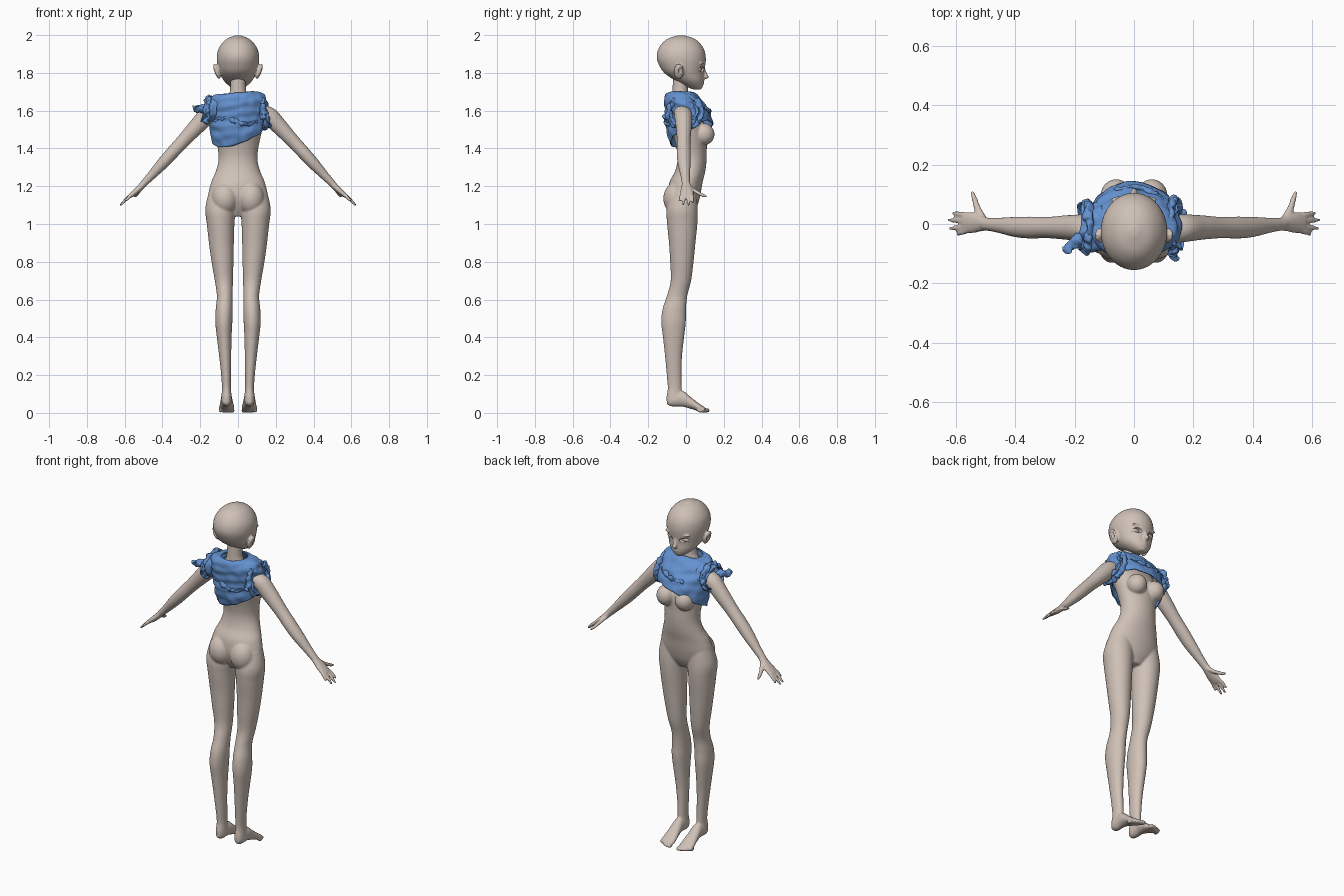
import bpy, bmesh, math
from mathutils import Vector, Matrix, noise

X, Y, Z = Vector((1, 0, 0)), Vector((0, 1, 0)), Vector((0, 0, 1))


def material(name, rgb):
    m = bpy.data.materials.new(name)
    m.diffuse_color = (*rgb, 1)
    return m


SKIN = material("skin", (0.62, 0.53, 0.47))
BLUE = material("blue cloth", (0.13, 0.29, 0.64))


def grid(bm, nu, nv, f, caps=True, loop=False):
    """Tube of nv rings with nu points each; f takes an angle and a 0..1 length."""
    rings = [[bm.verts.new(f(2 * math.pi * i / nu, j / (nv if loop else nv - 1)))
              for i in range(nu)] for j in range(nv)]
    for j in range(nv if loop else nv - 1):
        a, b = rings[j], rings[(j + 1) % nv]
        for i in range(nu):
            k = (i + 1) % nu
            bm.faces.new((a[i], a[k], b[k], b[i]))
    if caps and not loop:
        bm.faces.new(rings[0][::-1])
        bm.faces.new(rings[-1])


def spline(rows, t):
    """Smooth interpolation through rows of numbers."""
    s = t * (len(rows) - 1)
    i = min(int(s), len(rows) - 2)
    w = s - i
    p = [rows[max(0, min(len(rows) - 1, i + k))] for k in (-1, 0, 1, 2)]
    return [0.5 * (2 * b + (c - a) * w + (2 * a - 5 * b + 4 * c - d) * w * w
                   + (3 * b - a - 3 * c + d) * w ** 3) for a, b, c, d in zip(*p)]


def loft(bm, rows, u, v, nu=32, nv=60):
    """Rows are x, y, z, radius along u, radius along v."""
    def f(a, t):
        x, y, z, ru, rv = spline(rows, t)
        return Vector((x, y, z)) + u * math.cos(a) * max(ru, .001) + v * math.sin(a) * max(rv, .001)
    grid(bm, nu, nv, f)


def ball(bm, c, r, rot=0):
    m = Matrix.Translation(c) @ Matrix.Rotation(rot, 4, 'Y') @ Matrix.Diagonal((*r, 1))
    bmesh.ops.create_uvsphere(bm, u_segments=32, v_segments=20, radius=1, matrix=m)


def finish(bm, name, mat, voxel=0, smooth=0):
    bmesh.ops.recalc_face_normals(bm, faces=bm.faces)
    for f in bm.faces:
        f.smooth = True
    me = bpy.data.meshes.new(name)
    bm.to_mesh(me)
    bm.free()
    me.materials.append(mat)
    ob = bpy.data.objects.new(name, me)
    bpy.context.collection.objects.link(ob)
    if voxel:
        r = ob.modifiers.new("blend", 'REMESH')
        r.mode, r.voxel_size, r.use_smooth_shade = 'VOXEL', voxel, True
        s = ob.modifiers.new("relax", 'SMOOTH')
        s.factor, s.iterations = 0.5, smooth
    return ob


# Torso and neck
bm = bmesh.new()
torso = [(1.04, -.01, .05, .04), (1.09, -.01, .12, .068), (1.15, -.01, .155, .085),
         (1.22, .0, .142, .088), (1.28, .022, .117, .080), (1.34, .032, .103, .077),
         (1.40, .030, .107, .080), (1.48, .020, .124, .090), (1.55, .0, .136, .088),
         (1.61, -.015, .128, .068), (1.65, -.025, .075, .050), (1.69, -.03, .046, .042),
         (1.76, -.03, .040, .040), (1.81, -.03, .040, .040)]
loft(bm, [(0, y, z, rx, ry) for z, y, rx, ry in torso], X, Y, 48, 100)

leg = [(.085, -.01, 1.17, .070, .065), (.093, -.02, 1.08, .080, .082), (.092, -.02, 1.0, .073, .080),
       (.088, -.02, .9, .066, .070), (.082, -.022, .8, .058, .062), (.075, -.027, .7, .048, .054),
       (.070, -.047, .62, .042, .054), (.073, -.062, .55, .045, .062), (.075, -.066, .48, .045, .065),
       (.073, -.066, .4, .039, .056), (.068, -.066, .3, .032, .045), (.063, -.063, .2, .026, .039),
       (.061, -.060, .13, .024, .037), (.061, -.064, .08, .027, .040), (.061, -.066, .045, .022, .032)]
foot = [(.061, -.102, .065, .012, .018), (.061, -.075, .068, .027, .034), (.061, -.02, .075, .029, .042),
        (.060, .03, .050, .035, .030), (.060, .07, .028, .041, .021), (.060, .10, .016, .040, .013)]
arm = [(.10, -.02, 1.60, .045, .045), (.16, -.015, 1.575, .047, .048), (.22, -.012, 1.515, .042, .043),
       (.29, -.012, 1.44, .036, .036), (.35, -.012, 1.375, .037, .034), (.40, -.010, 1.32, .034, .031),
       (.46, -.004, 1.255, .025, .023), (.505, .0, 1.208, .021, .018)]
palm = [(.49, .0, 1.222, .020, .017), (.52, .003, 1.192, .029, .017), (.55, .004, 1.165, .036, .015),
        (.575, .004, 1.145, .033, .011)]
# base y, tip x, tip y, tip z of the four fingers
fingers = [(.029, .612, .038, 1.112), (.011, .625, .013, 1.098),
           (-.007, .622, -.016, 1.100), (-.022, .596, -.034, 1.120)]

for s in (1, -1):
    def side(rows):
        return [(s * r[0], *r[1:]) for r in rows]
    across = Vector((s * .73, 0, .68))
    loft(bm, side(leg), X, Y, 36, 100)
    loft(bm, side(foot), X, Z)
    for i in range(5):                                   # toes
        ball(bm, (s * (.030 + .0155 * i), .108 - .002 * i * i, .013),
             (.0125 if i == 0 else .009, .019, .012))
    loft(bm, side(arm), Y, across)
    loft(bm, side(palm), Y, across)
    for y, tx, ty, tz in fingers:
        loft(bm, side([(.56, y, 1.157, .0095, .0095), ((.56 + tx) / 2, (y + ty) / 2, (1.157 + tz) / 2 + .003,
             .0095, .009), (tx, ty, tz, .006, .006)]), Y, across, 12, 14)
    loft(bm, side([(.505, .012, 1.20, .014, .014), (.527, .052, 1.172, .012, .012),      # thumb
                   (.537, .083, 1.155, .010, .010), (.546, .110, 1.145, .006, .006)]),
         Vector((s * .9, -.4, 0)), Z, 12, 16)
    ball(bm, (s * .069, -.045, 1.135), (.072, .075, .088))     # seat
    ball(bm, (s * .060, .094, 1.475), (.053, .057, .058))      # chest
finish(bm, "body", SKIN, .0055, 4)

# Head with nose, lips and ears
bm = bmesh.new()
head = [(1.712, .058, .018, .018), (1.73, .042, .046, .048), (1.76, .018, .076, .077),
        (1.80, -.010, .097, .105), (1.84, -.020, .108, .122), (1.88, -.025, .112, .130),
        (1.92, -.026, .106, .123), (1.955, -.026, .086, .102), (1.982, -.026, .056, .068),
        (1.999, -.026, .012, .015)]
loft(bm, [(0, y, z, rx, ry) for z, y, rx, ry in head], X, Y, 56, 70)
loft(bm, [(0, .092, 1.825, .008, .008), (0, .100, 1.795, .011, .012), (0, .106, 1.776, .012, .015),
          (0, .092, 1.764, .007, .006)], X, Y, 16, 24)
ball(bm, (0, .087, 1.750), (.020, .012, .005))
ball(bm, (0, .082, 1.740), (.016, .012, .005))
ball(bm, (0, .070, 1.723), (.022, .016, .011))
for s in (1, -1):
    ball(bm, (s * .112, -.038, 1.808), (.013, .027, .043), s * .35)
    ball(bm, (s * .047, .082, 1.847), (.032, .012, .005), s * -.08)    # brow
head_ob = finish(bm, "head", SKIN, .0055, 3)

# Cutter for the eye and ear hollows
bm = bmesh.new()
for s in (1, -1):
    ball(bm, (s * .050, .089, 1.819), (.027, .022, .014), s * -.1)
    ball(bm, (s * .128, -.028, 1.812), (.008, .012, .024), s * .35)
cutter = finish(bm, "hollow_cutter", SKIN)
cutter.hide_render = True
cutter.hide_viewport = True
cut = head_ob.modifiers.new("hollows", 'BOOLEAN')
cut.operation, cut.object, cut.solver = 'DIFFERENCE', cutter, 'EXACT'
bm = bmesh.new()
for s in (1, -1):
    ball(bm, (s * .047, .064, 1.819), (.025, .018, .016))
finish(bm, "eyes", SKIN)


# Draped top: slanted hem, wide neck, wrinkles
def wrinkle(p, k, amount):
    return p + noise.noise_vector(p * k) * amount


shell = [(0, .020, 1.40, .128, .092), (0, .024, 1.46, .139, .116), (0, .020, 1.52, .147, .122),
         (0, .010, 1.58, .154, .116), (0, -.008, 1.63, .155, .105), (0, -.02, 1.665, .146, .092),
         (0, -.026, 1.688, .118, .076), (0, -.03, 1.695, .078, .062)]


def top_surface(a, t):
    c, s = math.cos(a), math.sin(a)
    hem = 1.475 + .04 * c + .05 * s
    t0 = (hem - 1.40) / .40
    x, y, z, rx, ry = spline(shell, t0 + (1 - t0) * t)
    z += .008 * c * t
    fold = 1 + .022 * math.sin(z * 120 + 2 * math.sin(2 * a)) * math.sin(math.pi * t)
    return wrinkle(Vector((x + rx * c * fold, y + ry * s * fold, z)), 22, .006)


bm = bmesh.new()
grid(bm, 120, 50, top_surface, caps=False)
top = finish(bm, "cropped_top", BLUE)
sol = top.modifiers.new("thickness", 'SOLIDIFY')
sol.thickness, sol.offset = .006, 0


# Ragged cloth rolls: armholes, back gather, sleeve and knots
def roll(name, path, r, n=120, loop=True):
    def f(a, t):
        p = Vector(path(t))
        d = (Vector(path(t + .002)) - Vector(path(t - .002))).normalized()
        u = d.cross(Vector((.31, .42, .85))).normalized()
        k = r * (1 + .45 * noise.noise(p * 60)) * (1 if loop else .25 + .75 * math.sin(math.pi * t) ** .5
                                                  if 0 < t < 1 else .25)
        return wrinkle(p + (u * math.cos(a) + d.cross(u) * math.sin(a)) * k, 45, .012)
    b = bmesh.new()
    grid(b, 14, n, f, loop=loop)
    finish(b, name, BLUE)


def ring(x, y, z, ry, rz, lean):
    def path(t):
        a = 2 * math.pi * t
        return x - lean * math.sin(a), y + ry * math.cos(a), z + rz * math.sin(a)
    return path


roll("right_armhole", ring(.135, -.005, 1.59, .088, .082, .012), .013)
roll("right_armhole_edge", ring(.148, -.012, 1.59, .070, .070, .02), .009)
roll("left_armhole", ring(-.160, -.010, 1.60, .080, .068, -.01), .013)
roll("back_gather", lambda t: (-.13 + .26 * t, -.105 + 1.9 * (t - .5) ** 2 * .12, 1.545 + .015 * math.sin(7 * t)),
     .011, 90, False)
roll("front_gather", lambda t: (-.13 + .25 * t, .125 - .28 * (t - .5) ** 2, 1.57 + .05 * t), .010, 90, False)
roll("left_knot", lambda t: (-.165 - .07 * t, -.035 - .055 * t, 1.605 + .015 * t), .020, 40, False)
roll("left_knot_tail", lambda t: (-.185 - .035 * t, -.05 - .035 * t, 1.62 - .03 * t), .014, 30, False)
roll("right_knot", lambda t: (.12 + .02 * t, -.075 - .04 * t, 1.60 - .05 * t), .015, 40, False)

bm = bmesh.new()
grid(bm, 48, 16, lambda a, t: wrinkle(Vector((-.11 - .075 * t + .012 * math.sin(a),
     -.012 + .078 * math.cos(a), 1.612 - .02 * t + (.07 - .01 * t) * math.sin(a))), 28, .012), caps=False)
sleeve = finish(bm, "left_sleeve", BLUE)
sol = sleeve.modifiers.new("thickness", 'SOLIDIFY')
sol.thickness, sol.offset = .006, 0
